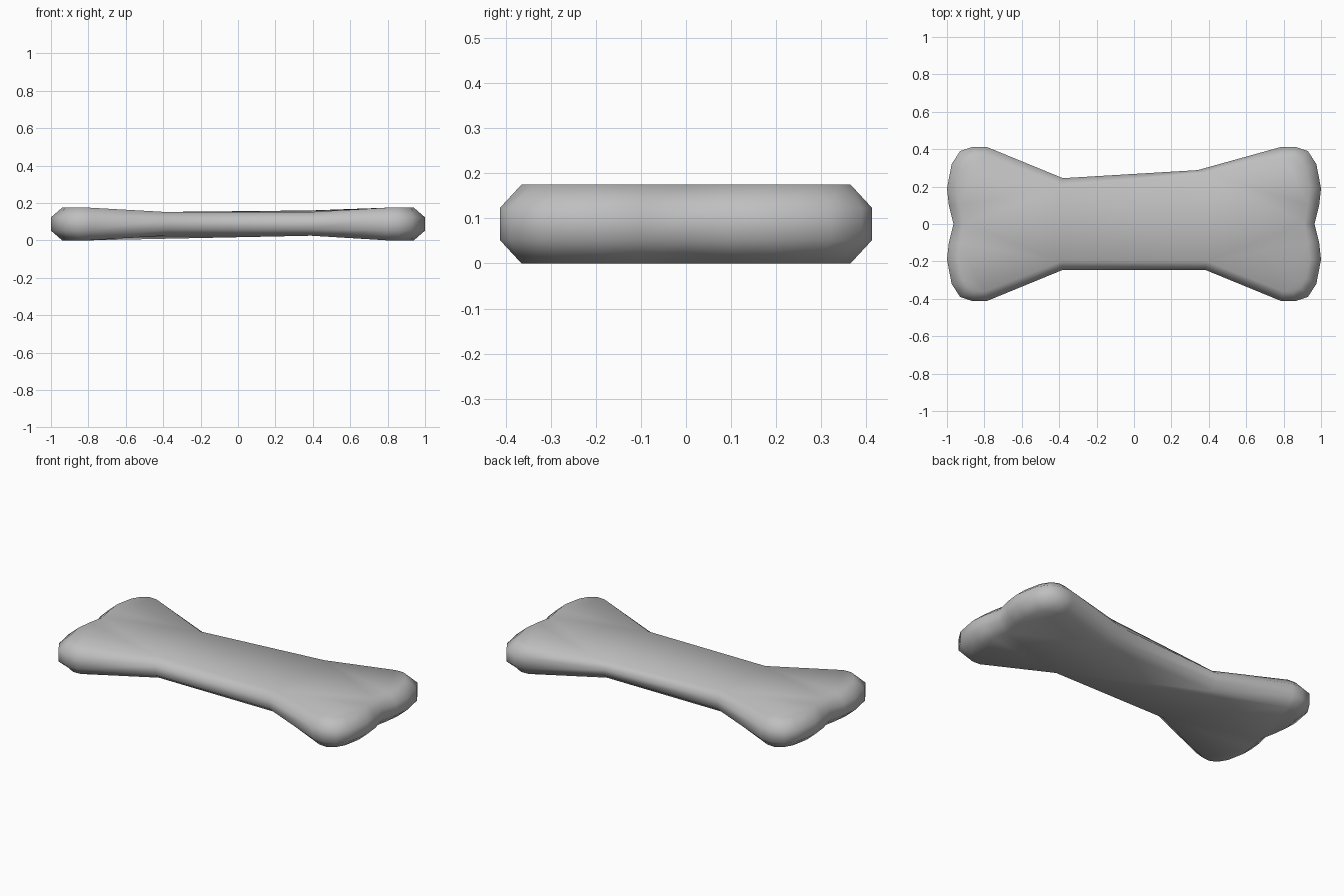
import bpy, bmesh

if "Cube" in bpy.data.objects:
    bpy.data.objects.remove(bpy.data.objects["Cube"])

# One quarter of the outline, from the waist round a knuckle to the end notch
RIM = [(.38, .245), (.79, .413), (.86, .413), (.93, .39), (.975, .32), (1, .19), (.99, .1), (.965, 0)]
CAP = [(.39, .2), (.80, .362), (.85, .365), (.89, .34), (.92, .29), (.94, .19), (.93, .1), (.91, 0)]
N = len(RIM)


def full_outline(quarter):
    """Mirror a quarter outline into a closed loop: right end front to back, then left end."""
    right = [(x, -y) for x, y in quarter] + quarter[-2::-1]
    return right + [(-x, -y) for x, y in right]


SIZE = 2 * N - 1
FR, BR, BL, FL = 0, SIZE - 1, SIZE, 2 * SIZE - 1   # waist corners in each loop

bm = bmesh.new()


def add_loop(quarter, z, waist_z):
    return [bm.verts.new((x, y, waist_z if abs(x) < .5 else z))
            for x, y in full_outline(quarter)]


bottom = add_loop(CAP, 0, .025)
low = add_loop(RIM, .052, .06)
high = add_loop(RIM, .123, .115)
top = add_loop(CAP, .175, .152)

# The upper back edge runs nearly straight into the left knuckle
high[BR].co = (.34, .288, .12)
top[BR].co = (.39, .27, .16)

# Rounded rim
for a, b in ((bottom, low), (low, high), (high, top)):
    for i in range(len(a)):
        j = (i + 1) % len(a)
        bm.faces.new((a[i], a[j], b[j], b[i]))

# Upper surface: two ends joined by a shaft
bm.faces.new(top[FR:BR + 1])
bm.faces.new(top[BL:FL + 1])
bm.faces.new((top[FR], top[BR], top[BL]))
bm.faces.new((top[FR], top[BL], top[FL]))

# Under surface: a diagonal ridge crosses the shaft
bm.faces.new(bottom[BR::-1])
bm.faces.new(bottom[FL:BL:-1])
for tri in ((FR, FL, BL + 1), (FR, BL + 1, BL), (FR, BL, BR)):
    bm.faces.new([bottom[i] for i in tri])

bmesh.ops.triangulate(bm, faces=[f for f in bm.faces if len(f.verts) > 4])
bmesh.ops.recalc_face_normals(bm, faces=bm.faces)
for f in bm.faces:
    f.smooth = True

mesh = bpy.data.meshes.new("bone")
bm.to_mesh(mesh)
bm.free()
bone = bpy.data.objects.new("bone", mesh)
bpy.context.collection.objects.link(bone)

# Plain grey material
grey = (.52, .52, .52, 1)
mat = bpy.data.materials.new("bone grey")
mat.use_nodes = True
mat.diffuse_color = grey
mat.node_tree.nodes["Principled BSDF"].inputs["Base Color"].default_value = grey
mesh.materials.append(mat)
